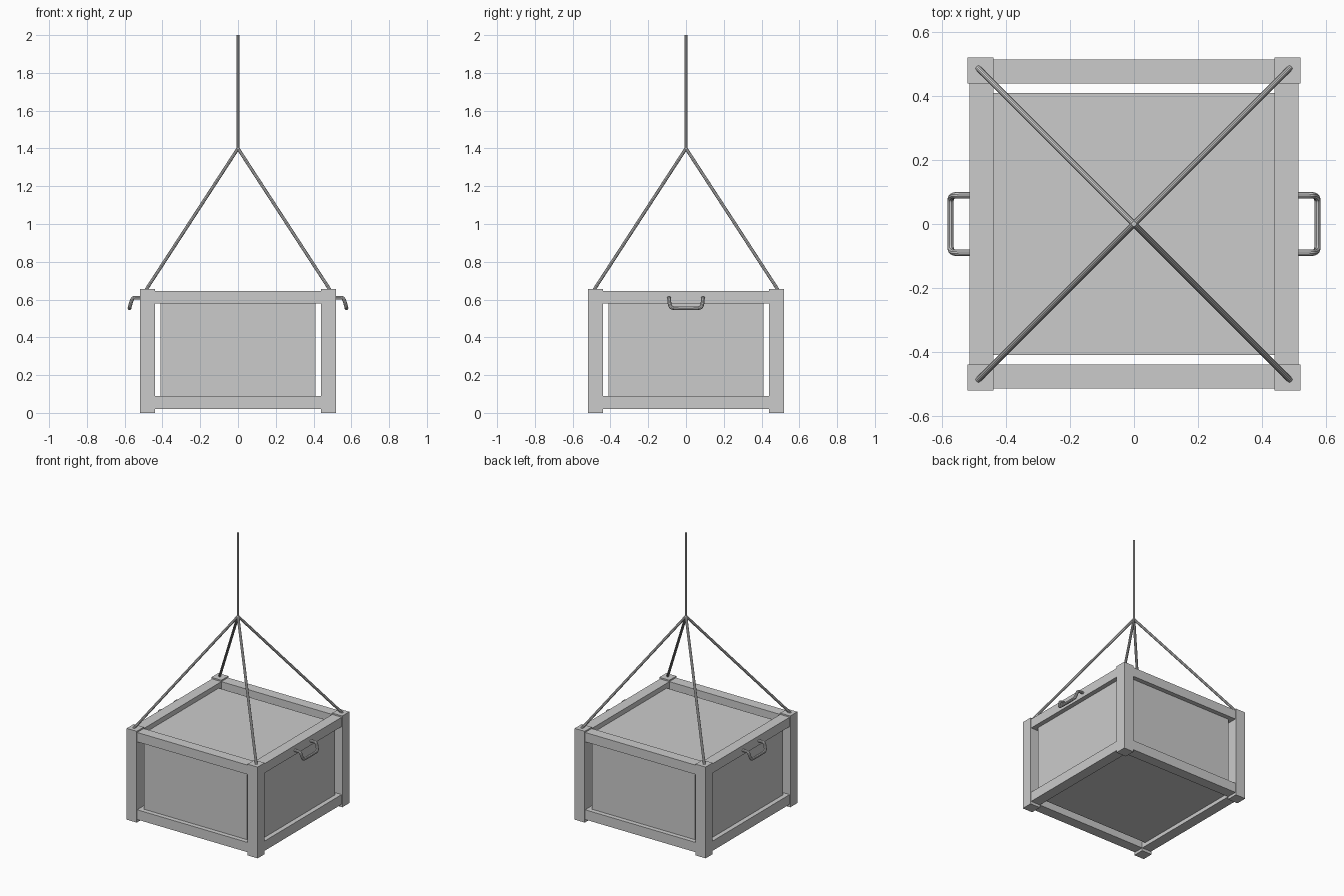
import bpy
from mathutils import Vector

cube = bpy.data.objects.get("Cube")
if cube:
    bpy.data.objects.remove(cube, do_unlink=True)

# Single plain grey for the whole crate
grey = bpy.data.materials.new("plain grey")
grey.use_nodes = True
GREY = (0.6, 0.6, 0.6, 1)
grey.diffuse_color = GREY
grey.node_tree.nodes["Principled BSDF"].inputs["Base Color"].default_value = GREY


def box(name, low, high):
    """Box between two opposite corners."""
    low, high = Vector(low), Vector(high)
    bpy.ops.mesh.primitive_cube_add(size=1, location=(low + high) / 2)
    ob = bpy.context.object
    ob.name = name
    ob.scale = high - low
    bpy.ops.object.transform_apply(location=False, rotation=False, scale=True)
    ob.data.materials.append(grey)
    return ob


def tube(name, points, radius, kind="POLY"):
    """Round capped tube along a path."""
    curve = bpy.data.curves.new(name, "CURVE")
    curve.dimensions = "3D"
    curve.bevel_depth = radius
    curve.bevel_resolution = 3
    curve.use_fill_caps = True
    spline = curve.splines.new(kind)
    spline.points.add(len(points) - 1)
    for p, co in zip(spline.points, points):
        p.co = (*co, 1)
    if kind == "NURBS":
        spline.order_u = 3
        spline.use_endpoint_u = True
        spline.resolution_u = 6
    ob = bpy.data.objects.new(name, curve)
    bpy.context.collection.objects.link(ob)
    curve.materials.append(grey)
    # Turn into a mesh with soft sides and sharp ends
    bpy.ops.object.select_all(action="DESELECT")
    ob.select_set(True)
    bpy.context.view_layer.objects.active = ob
    bpy.ops.object.convert(target="MESH")
    bpy.ops.object.shade_smooth_by_angle()
    return ob


POST_OUT, POST_IN, POST_TOP = 0.52, 0.44, 0.655
RAIL_OUT = 0.515
RAILS = {"bottom": (0.02, 0.09), "top": (0.578, 0.645)}
PANEL_HALF = 0.41                   # free half width, leaving slits beside the posts
PANEL_IN, PANEL_OUT = 0.465, 0.482  # panels sit inside the rails
APEX = Vector((0, 0, 1.4))
ROPE = 0.009

SIDES_X = {"right": -1, "left": 1}
SIDES_Y = {"front": -1, "back": 1}


def span(sign, a, b):
    return sorted((sign * a, sign * b))


# Corner posts and the sling rope rising from each of them
for fy, sy in SIDES_Y.items():
    for fx, sx in SIDES_X.items():
        x0, x1 = span(sx, POST_IN, POST_OUT)
        y0, y1 = span(sy, POST_IN, POST_OUT)
        box(f"{fy}_{fx}_post", (x0, y0, 0), (x1, y1, POST_TOP))
        tube(f"{fy}_{fx}_sling_rope", [(sx * 0.488, sy * 0.488, 0.65), APEX], ROPE)

# Horizontal rails
for level, (z0, z1) in RAILS.items():
    for side, s in SIDES_Y.items():
        a, b = span(s, POST_IN, RAIL_OUT)
        box(f"{level}_{side}_rail", (-POST_IN, a, z0), (POST_IN, b, z1))
    for side, s in SIDES_X.items():
        a, b = span(s, POST_IN, RAIL_OUT)
        box(f"{level}_{side}_rail", (a, -POST_IN, z0), (b, POST_IN, z1))

# Wall panels, tucked into the top and bottom rails
LOW, HIGH = 0.047, 0.61
for side, s in SIDES_Y.items():
    a, b = span(s, PANEL_IN, PANEL_OUT)
    box(f"{side}_panel", (-PANEL_HALF, a, LOW), (PANEL_HALF, b, HIGH))
for side, s in SIDES_X.items():
    a, b = span(s, PANEL_IN, PANEL_OUT)
    box(f"{side}_panel", (a, -PANEL_HALF, LOW), (b, PANEL_HALF, HIGH))

# Lid and floor, tucked into the side rails
THICK = PANEL_OUT - PANEL_IN
box("lid_panel", (-PANEL_OUT, -PANEL_HALF, HIGH - THICK), (PANEL_OUT, PANEL_HALF, HIGH))
box("floor_panel", (-PANEL_OUT, -PANEL_HALF, LOW), (PANEL_OUT, PANEL_HALF, LOW + THICK))

# Main hoisting rope
tube("hoist_rope", [APEX, (0, 0, 2)], 0.008)

# Drooping handles on the two sides
HALF_HANDLE = [(0.505, 0.09, 0.61), (0.53, 0.09, 0.61), (0.558, 0.09, 0.61),
               (0.568, 0.088, 0.58), (0.574, 0.08, 0.556), (0.574, 0.055, 0.554)]
for side, s in SIDES_X.items():
    path = [(s * x, y, z) for x, y, z in HALF_HANDLE]
    path += [(x, -y, z) for x, y, z in reversed(path)]
    tube(f"{side}_handle", path, 0.01, "NURBS")
